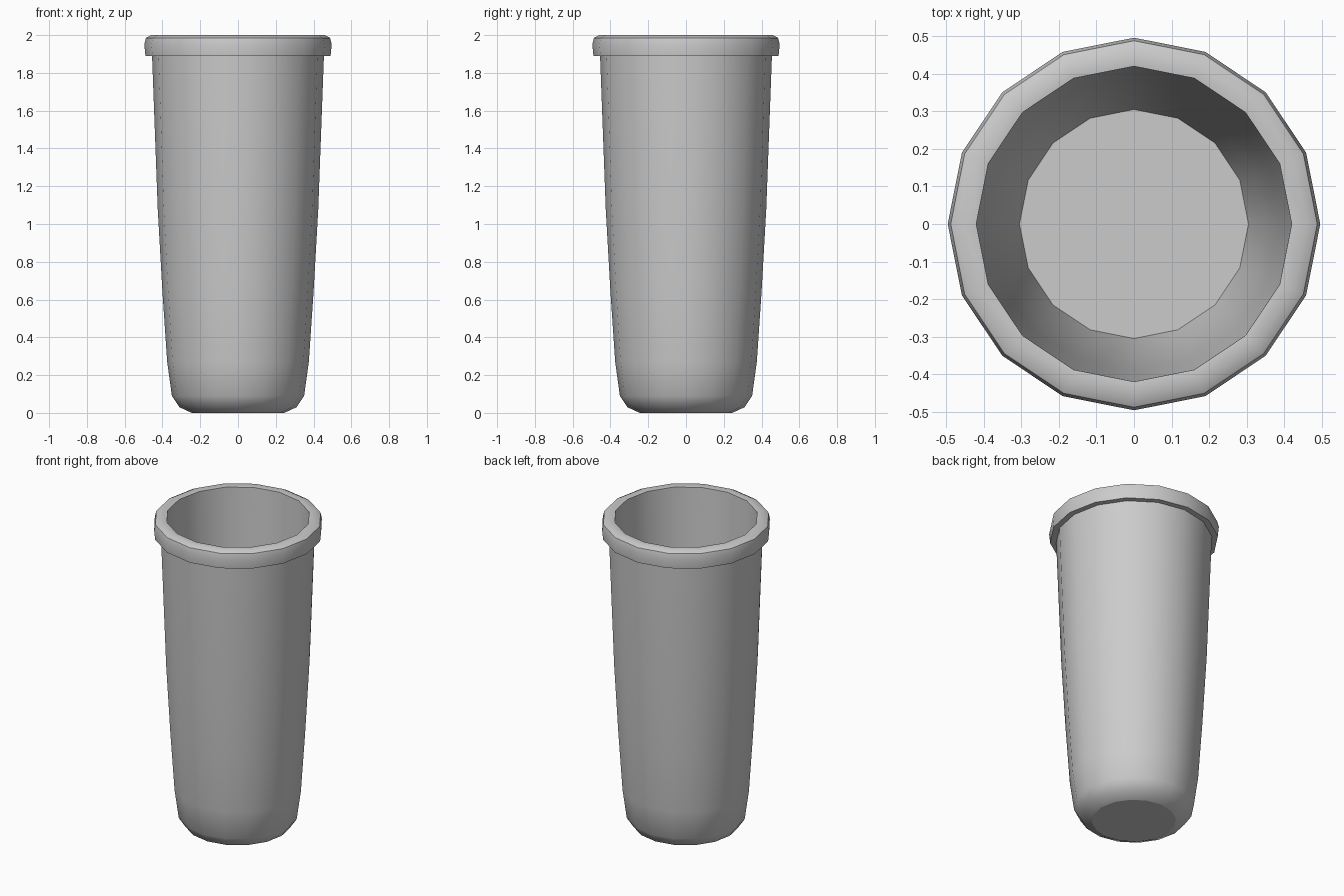
import bpy, bmesh, math

if "Cube" in bpy.data.objects:
    bpy.data.objects.remove(bpy.data.objects["Cube"])

SIDES = 16

# Cup cross-section (radius, height): base, outer wall, rolled rim, inner wall, floor
PROFILE = [
    (0.245, 0.0), (0.31, 0.03), (0.35, 0.09), (0.375, 0.27), (0.40, 0.64),
    (0.425, 1.08), (0.455, 1.89),
    (0.49, 1.89), (0.496, 1.95), (0.488, 1.985), (0.46, 2.0), (0.42, 1.995),
    (0.39, 1.1), (0.35, 0.32), (0.305, 0.10),
]

grey = bpy.data.materials.new("light grey")
grey.diffuse_color = (0.6, 0.6, 0.6, 1)
grey.use_nodes = True
grey.node_tree.nodes["Principled BSDF"].inputs["Base Color"].default_value = grey.diffuse_color

# Lathe the profile around z
bm = bmesh.new()
rings = []
for r, z in PROFILE:
    rings.append([bm.verts.new((r * math.cos(2 * math.pi * i / SIDES),
                                r * math.sin(2 * math.pi * i / SIDES), z))
                  for i in range(SIDES)])
for a, b in zip(rings, rings[1:]):
    for i in range(SIDES):
        j = (i + 1) % SIDES
        bm.faces.new((a[i], a[j], b[j], b[i]))

# Underside and inner floor
bm.faces.new(list(reversed(rings[0])))
bm.faces.new(rings[-1])
bmesh.ops.recalc_face_normals(bm, faces=bm.faces)

mesh = bpy.data.meshes.new("cup")
bm.to_mesh(mesh)
bm.free()
mesh.materials.append(grey)
cup = bpy.data.objects.new("cup", mesh)
bpy.context.collection.objects.link(cup)

# Smooth sides, sharp rim and base edges
bpy.context.view_layer.objects.active = cup
cup.select_set(True)
bpy.ops.object.shade_smooth_by_angle(angle=math.radians(40))
for p in (mesh.polygons[-1], mesh.polygons[-2]):
    p.use_smooth = False
